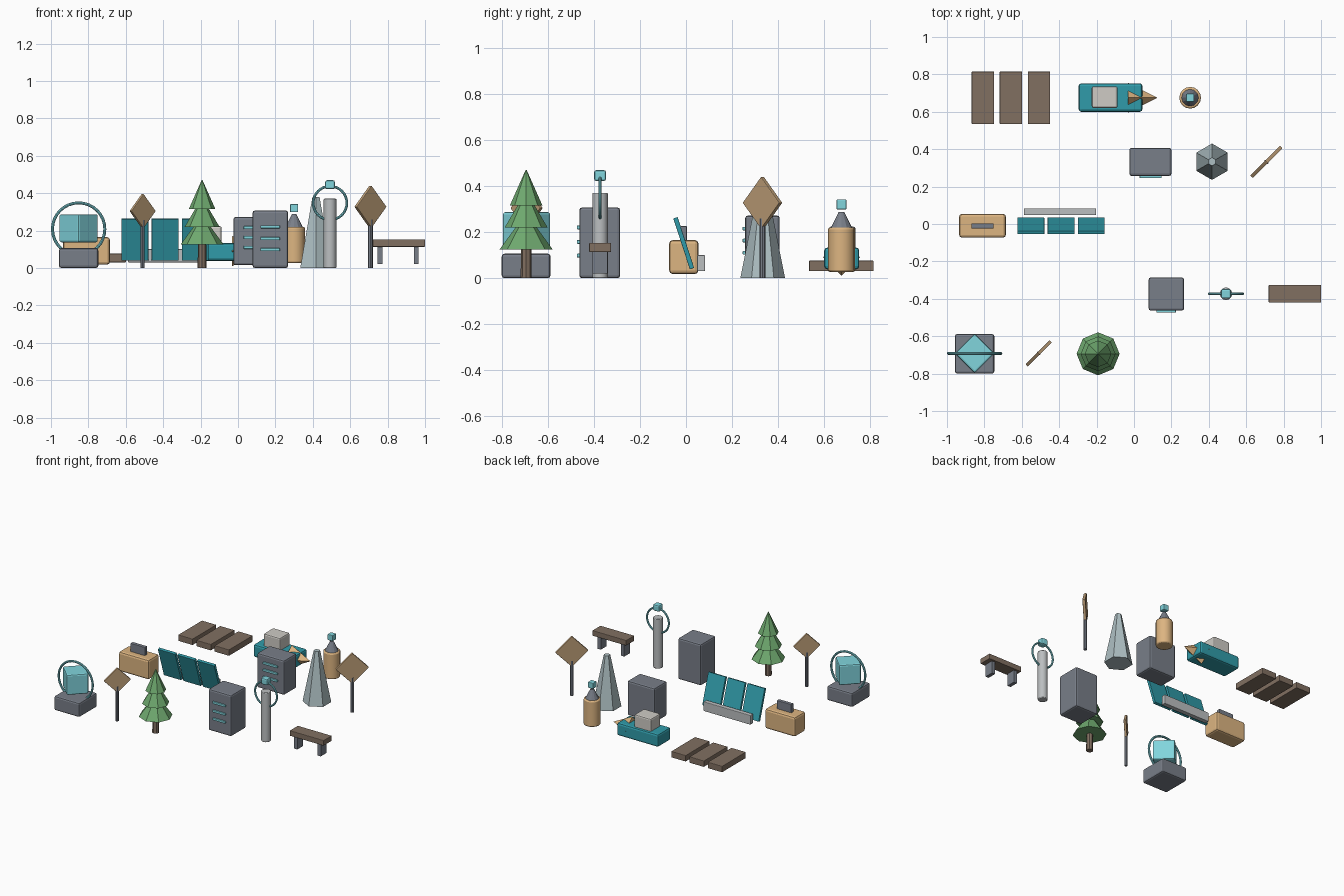
import bpy
from math import radians, sqrt, pi

if "Cube" in bpy.data.objects:
    bpy.data.objects.remove(bpy.data.objects["Cube"])


def material(name, r, g, b):
    m = bpy.data.materials.new(name)
    m.diffuse_color = (r, g, b, 1)
    m.use_nodes = True
    m.node_tree.nodes["Principled BSDF"].inputs["Base Color"].default_value = m.diffuse_color
    return m


TAN = material("tan", 0.72, 0.46, 0.22)
OCHRE = material("ochre", 0.52, 0.35, 0.19)
WOOD = material("wood", 0.22, 0.16, 0.12)
SLATE = material("slate", 0.19, 0.21, 0.25)
TEAL = material("teal", 0.03, 0.33, 0.40)
CYAN = material("cyan", 0.22, 0.66, 0.72)
GREEN = material("green", 0.16, 0.40, 0.16)
PALE = material("pale_stone", 0.42, 0.52, 0.54)
STEEL = material("steel", 0.50, 0.52, 0.53)
CREAM = material("cream", 0.62, 0.60, 0.56)


def finish(name, mat, bevel=0, smooth=False):
    o = bpy.context.object
    o.name = name
    o.data.materials.append(mat)
    if smooth:
        bpy.ops.object.shade_smooth_by_angle(angle=radians(40))
    if bevel:
        b = o.modifiers.new("bevel", 'BEVEL')
        b.width, b.segments = bevel, 2
        b.limit_method, b.angle_limit = 'ANGLE', radians(40)
    return o


def block(name, mat, centre, size, bevel=0, rot=(0, 0, 0)):
    bpy.ops.mesh.primitive_cube_add(size=1, location=centre)
    o = bpy.context.object
    o.scale = size
    bpy.ops.object.transform_apply(location=False, rotation=False, scale=True)
    o.rotation_euler = [radians(a) for a in rot]
    return finish(name, mat, bevel)


def box(name, mat, x, y, z, bevel=0):
    """Box from (min, max) pairs."""
    block(name, mat, [(a + b) / 2 for a, b in (x, y, z)],
          [b - a for a, b in (x, y, z)], bevel)


def cone(name, mat, x, y, z0, z1, r1, r2, sides, bevel=0, smooth=False):
    bpy.ops.mesh.primitive_cone_add(vertices=sides, radius1=r1, radius2=r2,
                                    depth=z1 - z0, location=(x, y, (z0 + z1) / 2))
    return finish(name, mat, bevel, smooth)


def ring(name, x, y, z, r, minor):
    bpy.ops.mesh.primitive_torus_add(location=(x, y, z), rotation=(pi / 2, 0, 0),
                                     major_radius=r, minor_radius=minor,
                                     major_segments=32, minor_segments=8)
    finish(name, CYAN, smooth=True)


# Crystal pedestal
box("pedestal", SLATE, (-0.957, -0.747), (-0.80, -0.588), (0, 0.106), 0.012)
block("crystal", CYAN, (-0.852, -0.692, 0.212), (0.15, 0.15, 0.15), 0.01, (0, 0, 45))
ring("crystal_ring", -0.852, -0.692, 0.208, 0.14, 0.008)


# Diamond signs turned toward the front right
def sign(name, x, y, z, diag, thick, post):
    a = diag / sqrt(2)
    block(name + "_board", OCHRE, (x, y, z), (a, thick, a), 0.003, (0, 45, 45))
    cone(name + "_post", SLATE, x, y, 0, z - diag / 2 + 0.045, post, post, 8)


sign("small_sign", -0.51, -0.692, 0.304, 0.184, 0.017, 0.011)
sign("large_sign", 0.708, 0.332, 0.327, 0.226, 0.02, 0.013)

# Pine tree
cone("tree_trunk", WOOD, -0.192, -0.694, 0, 0.14, 0.024, 0.022, 8)
for i, (z, r) in enumerate([(0.125, 0.115), (0.22, 0.093), (0.315, 0.071)]):
    cone(f"tree_tier_{i}", GREEN, -0.192, -0.694, z, z + 0.155, r, 0.002, 8)

# Tan case with handle
box("case", TAN, (-0.935, -0.685), (-0.073, 0.054), (0.018, 0.165), 0.015)
box("case_handle", SLATE, (-0.87, -0.75), (-0.024, 0.004), (0.155, 0.226), 0.004)

# Leaning panels and their rear rail
for i in range(3):
    block(f"panel_{i}", TEAL, (-0.551 + 0.161 * i, -0.01, 0.152),
          (0.143, 0.0195, 0.232), 0.002, (18, 0, 0))
box("panel_rail", STEEL, (-0.588, -0.202), (0.048, 0.083), (0.03, 0.10), 0.004)

# Floor planks
for i in range(3):
    x = -0.808 + 0.15 * i
    box(f"plank_{i}", WOOD, (x - 0.06, x + 0.06), (0.534, 0.815), (0.03, 0.076), 0.004)

# Small craft: hull, cabin, pyramid nose
box("hull", TEAL, (-0.296, 0.045), (0.60, 0.752), (0.038, 0.133), 0.014)
box("cabin", CREAM, (-0.226, -0.088), (0.62, 0.736), (0.12, 0.224), 0.01)
nose = cone("nose", TAN, 0.046, 0.675, 0.01, 0.164, 0.08, 0.001, 4)
nose.rotation_euler = (0, pi / 2, 0)
nose.location.z = 0.09

# Canister with tapered neck and cube cap
cone("canister", TAN, 0.30, 0.675, 0.027, 0.22, 0.058, 0.058, 16, 0.008, True)
cone("canister_neck", SLATE, 0.30, 0.675, 0.217, 0.288, 0.047, 0.012, 12)
block("canister_cap", CYAN, (0.30, 0.675, 0.32), (0.043, 0.043, 0.043), 0.004)


# Cabinets with three front vents
def cabinet(name, x, y, z, vent_x, vents):
    box(name, SLATE, x, y, z, 0.012)
    for i, v in enumerate(vents):
        box(f"{name}_vent_{i}", CYAN, vent_x, (y[0] - 0.011, y[0] + 0.008),
            (v - 0.008, v + 0.008), 0.003)


cabinet("rear_cabinet", (-0.025, 0.20), (0.257, 0.407), (0.015, 0.272),
        (0.03, 0.148), (0.215, 0.163, 0.11))
cabinet("front_cabinet", (0.078, 0.268), (-0.463, -0.286), (0, 0.307),
        (0.12, 0.224), (0.22, 0.157, 0.098))

# Six-sided spire
cone("spire", PALE, 0.417, 0.333, 0, 0.38, 0.097, 0.022, 6)

# Ringed lamp post
cone("lamp_post", STEEL, 0.492, -0.373, 0, 0.37, 0.034, 0.034, 12, 0.004, True)
ring("lamp_ring", 0.492, -0.373, 0.347, 0.09, 0.007)
block("lamp_cube", CYAN, (0.492, -0.373, 0.445), (0.052, 0.052, 0.048), 0.01)

# Bench
box("bench_seat", WOOD, (0.72, 1.0), (-0.421, -0.325), (0.113, 0.153), 0.004)
for i, x in enumerate((0.76, 0.953)):
    box(f"bench_leg_{i}", SLATE, (x - 0.013, x + 0.013), (-0.406, -0.34), (0.02, 0.12))
